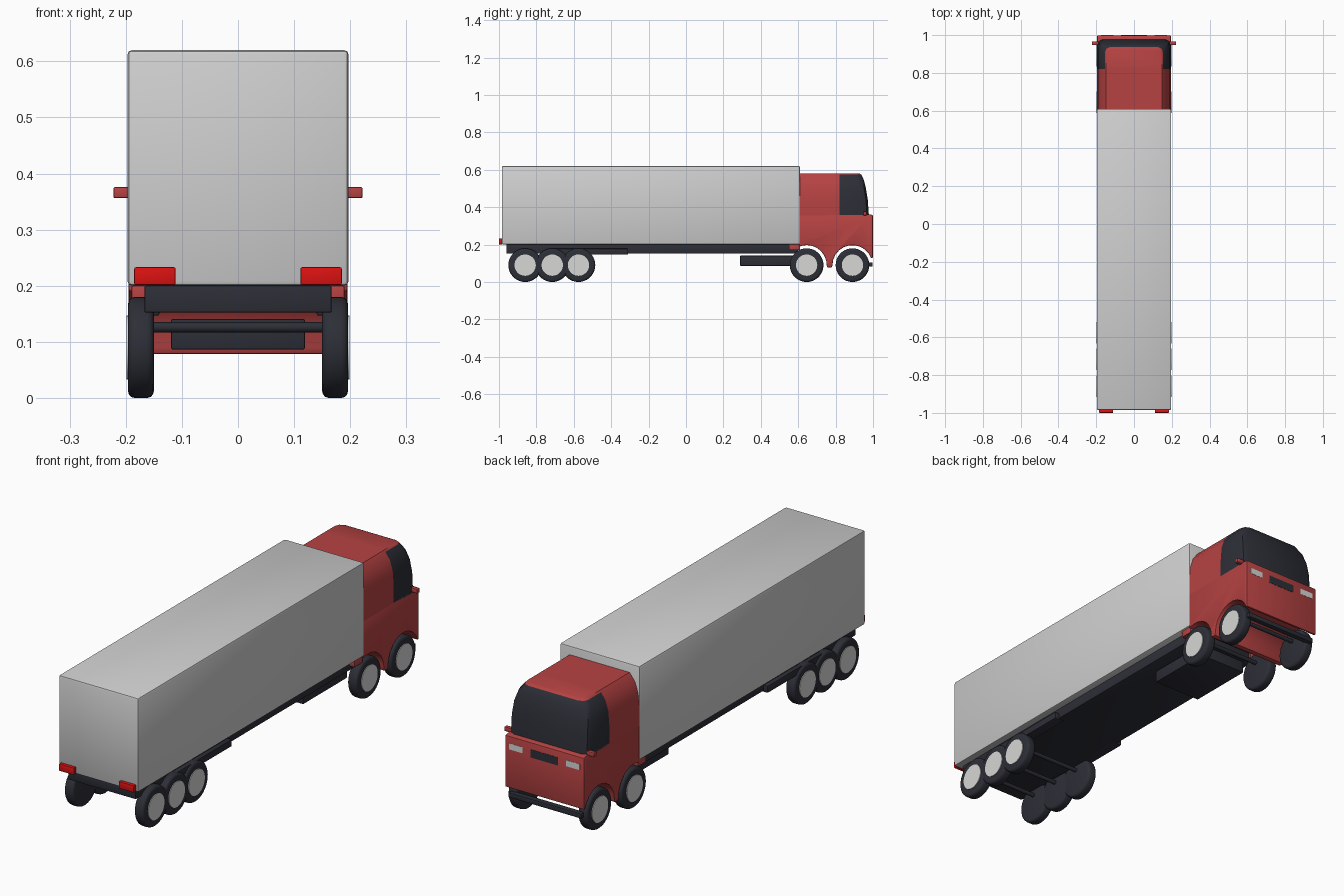
import bpy, bmesh, math
from mathutils import Matrix

if "Cube" in bpy.data.objects:
    bpy.data.objects.remove(bpy.data.objects["Cube"])


def material(name, rgb):
    m = bpy.data.materials.new(name)
    m.diffuse_color = (*rgb, 1)
    m.use_nodes = True
    m.node_tree.nodes["Principled BSDF"].inputs["Base Color"].default_value = m.diffuse_color
    return m


RED = material("cab red", (0.47, 0.055, 0.055))
GREY = material("trailer grey", (0.63, 0.63, 0.63))
DARK = material("dark rubber", (0.026, 0.028, 0.038))
LIGHT = material("light metal", (0.68, 0.68, 0.67))
LAMP = material("lamp red", (0.72, 0.006, 0.006))


def finish(name, bm, *mats, bevel=0.0, segments=2):
    bmesh.ops.recalc_face_normals(bm, faces=bm.faces)
    mesh = bpy.data.meshes.new(name)
    bm.to_mesh(mesh)
    bm.free()
    ob = bpy.data.objects.new(name, mesh)
    bpy.context.collection.objects.link(ob)
    for m in mats:
        mesh.materials.append(m)
    bpy.ops.object.select_all(action='DESELECT')
    ob.select_set(True)
    bpy.context.view_layer.objects.active = ob
    if bevel:
        mod = ob.modifiers.new("bevel", 'BEVEL')
        mod.width, mod.segments = bevel, segments
        mod.limit_method, mod.angle_limit = 'ANGLE', math.radians(40)
        bpy.ops.object.modifier_apply(modifier=mod.name)
    bpy.ops.object.shade_smooth_by_angle(angle=math.radians(35))
    return ob


def box(name, mat, x, y, z, bevel=0.003):
    bm = bmesh.new()
    bmesh.ops.create_cube(bm, size=1)
    for v in bm.verts:
        v.co = [a + (c + 0.5) * (b - a) for c, (a, b) in zip(v.co, (x, y, z))]
    return finish(name, bm, mat, bevel=bevel)


def pair(name, mat, x, y, z, bevel=0.003):
    box(name + "_right", mat, x, y, z, bevel)
    box(name + "_left", mat, (-x[1], -x[0]), y, z, bevel)


def cylinder(name, mat, x0, x1, y, z, r, bevel=0.0):
    bm = bmesh.new()
    bmesh.ops.create_cone(bm, cap_ends=True, segments=36, radius1=r, radius2=r, depth=abs(x1 - x0),
                          matrix=Matrix.Translation(((x0 + x1) / 2, y, z)) @ Matrix.Rotation(math.pi / 2, 4, 'Y'))
    return finish(name, bm, mat, bevel=bevel, segments=3)


# Trailer and frame
box("cargo_box", GREY, (-0.197, 0.197), (-0.985, 0.61), (0.2, 0.62), 0.008)
box("chassis", DARK, (-0.167, 0.167), (-0.96, 0.6), (0.152, 0.2))
pair("rear_side_rail", DARK, (0.14, 0.187), (-0.72, -0.31), (0.147, 0.178))
box("underside_tank", DARK, (-0.119, 0.119), (0.29, 0.6), (0.086, 0.141))
pair("tail_lamp", LAMP, (0.111, 0.185), (-1.0, -0.983), (0.201, 0.233))

# Wheels with hubs, joined by axles
for i, y in enumerate((-0.86, -0.715, -0.575, 0.645, 0.89)):
    cylinder(f"axle_{i}", DARK, -0.16, 0.16, y, 0.126, 0.009)
    for side, s in (("right", 1), ("left", -1)):
        cylinder(f"tyre_{i}_{side}", DARK, s * 0.15, s * 0.196, y, 0.09, 0.09, 0.012)
        cylinder(f"hub_{i}_{side}", LIGHT, s * 0.18, s * 0.199, y, 0.09, 0.057)

# Lower cab: side outline with two wheel arches, extruded across
R = 0.107
outline = [(0.605, 0.36)]
for cy, a0, a1 in ((0.645, 112, 0), (0.89, 180, 20)):
    for k in range(11):
        a = math.radians(a0 + (a1 - a0) * k / 10)
        outline.append((cy + R * math.cos(a), 0.09 + R * math.sin(a)))
    if cy < 0.7:
        outline += [(0.755, 0.078), (0.78, 0.078)]
outline += [(0.999, 0.128), (0.999, 0.358), (0.98, 0.362)]
bm = bmesh.new()
face = bm.faces.new([bm.verts.new((-0.195, y, z)) for y, z in outline])
ext = bmesh.ops.extrude_face_region(bm, geom=[face])
bmesh.ops.translate(bm, vec=(0.39, 0, 0), verts=[g for g in ext["geom"] if isinstance(g, bmesh.types.BMVert)])
finish("cab_body", bm, RED, bevel=0.004)

# Upper cab: stacked rings narrowing toward the roof; front bays are glass
rings = [(0.352, 0.195, 0.978), (0.44, 0.195, 0.972), (0.5, 0.19, 0.962),
         (0.545, 0.176, 0.951), (0.574, 0.154, 0.938), (0.581, 0.148, 0.925)]
bm = bmesh.new()
loops = []
for z, hx, yf in rings:
    half = [(hx, 0.605), (hx, 0.82), (hx, yf - 0.03), (hx - 0.008, yf - 0.01), (hx - 0.03, yf)]
    pts = half + [(-x, y) for x, y in reversed(half)]
    loops.append([bm.verts.new((x, y, z)) for x, y in pts])
for a, b in zip(loops, loops[1:]):
    for k in range(len(a)):
        n = (k + 1) % len(a)
        bm.faces.new((a[k], a[n], b[n], b[k]))
bm.faces.new(loops[-1])
bm.faces.new(loops[0])
for f in bm.faces:
    c = f.calc_center_median()
    f.material_index = int(c.y > 0.83 and 0.353 < c.z < 0.575)
finish("cab_upper", bm, RED, DARK)

# Cab details
pair("mirror", RED, (0.185, 0.222), (0.948, 0.966), (0.356, 0.376))
pair("rear_fender", RED, (0.15, 0.19), (0.55, 0.61), (0.17, 0.2))
box("grille", DARK, (-0.068, 0.068), (0.994, 1.0), (0.292, 0.328), 0)
pair("headlamp", LIGHT, (0.108, 0.175), (0.994, 1.0), (0.3, 0.327), 0)
box("front_bumper_bar", DARK, (-0.18, 0.18), (0.972, 0.997), (0.083, 0.105))
